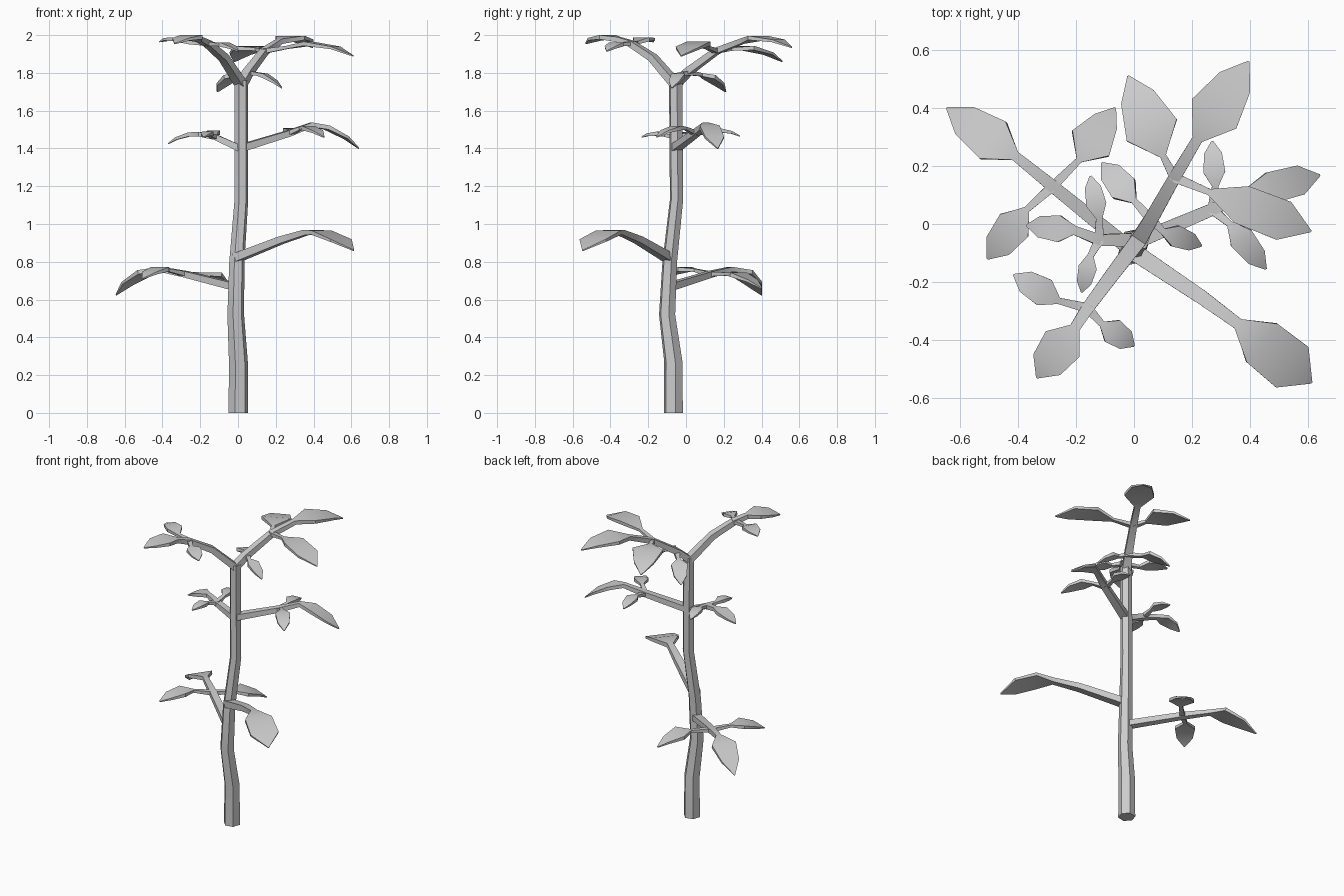
import bpy
import bmesh
from math import cos, sin, pi, radians
from mathutils import Vector

default_cube = bpy.data.objects.get("Cube")
if default_cube:
    bpy.data.objects.remove(default_cube, do_unlink=True)

GREY = (.6, .6, .6, 1)
material = bpy.data.materials.new("plain grey")
material.use_nodes = True
material.diffuse_color = GREY
material.node_tree.nodes["Principled BSDF"].inputs["Base Color"].default_value = GREY


def loft(name, rings):
    """Skin a row of equal-sized vertex rings and cap both ends."""
    bm = bmesh.new()
    loops = [[bm.verts.new(point) for point in ring] for ring in rings]
    count = len(loops[0])
    for lower, upper in zip(loops, loops[1:]):
        for i in range(count):
            j = (i + 1) % count
            bm.faces.new((lower[i], lower[j], upper[j], upper[i]))
    bm.faces.new(loops[0][::-1])
    bm.faces.new(loops[-1])
    bmesh.ops.recalc_face_normals(bm, faces=bm.faces[:])
    mesh = bpy.data.meshes.new(name)
    bm.to_mesh(mesh)
    bm.free()
    mesh.materials.append(material)
    mesh.shade_smooth()
    mesh.set_sharp_from_angle(angle=radians(40))
    obj = bpy.data.objects.new(name, mesh)
    bpy.context.scene.collection.objects.link(obj)
    return obj


def leafy_stem(name, stem, tip, half_width, root=.017, outer=.8):
    """Sweep a tapering square stem that widens into an arched pointed leaf."""
    stem = [Vector(point) for point in stem]
    tip = Vector(tip)
    base = stem[-1]
    stations = []
    for i, point in enumerate(stem):
        radius = root * (1 - .35 * i / (len(stem) - 1))
        stations.append((point, radius, radius * .75))
    # leaf blade: shoulders near the base, the outer part, then the tip
    arch = Vector((0, 0, .09 * (tip - base).length))
    stations.append((base.lerp(tip, .32) + arch, half_width, .011))
    stations.append((base.lerp(tip, .73) + arch * .9, half_width * outer, .007))
    stations.append((tip, .003, .003))
    rings = []
    for i, (point, wide, thick) in enumerate(stations):
        before = stations[max(i - 1, 0)][0]
        after = stations[min(i + 1, len(stations) - 1)][0]
        along = (after - before).normalized()
        side = along.cross(Vector((0, 0, 1))).normalized()
        up = side.cross(along)
        rings.append([point + side * wide * a + up * thick * b
                      for a, b in ((-1, -1), (1, -1), (1, 1), (-1, 1))])
    return loft(name, rings)


# trunk: gently bent six-sided column
trunk_path = [(.002, -.067, 0, .053), (.002, -.067, .27, .051), (-.012, -.1, .52, .045),
              (-.006, -.086, .8, .041), (.018, -.05, 1.13, .037), (.018, -.055, 1.76, .037)]
loft("trunk", [[(x + r * cos(k * pi / 3 + .2), y + r * sin(k * pi / 3 + .2), z)
                for k in range(6)] for x, y, z, r in trunk_path])

# lowest branch on the right, with two side leaves
node = (-.28, .13, .735)
leafy_stem("low_right_branch", [(-.02, -.08, .67), node, (-.41, .235, .76)],
           (-.645, .4, .625), .078, root=.026, outer=.72)
leafy_stem("low_right_back_leaf", [node, (-.19, .22, .735)],
           (-.065, .4, .66), .077, outer=.6)
leafy_stem("low_right_front_leaf", [node, (-.37, .05, .755)], (-.505, -.12, .71), .062)

# single large branch on the left
leafy_stem("low_left_branch", [(-.01, -.09, .82), (.23, -.25, .915), (.36, -.345, .955)],
           (.612, -.547, .86), .085, root=.03, outer=1.05)

# middle branch on the left
node = (.27, .05, 1.48)
leafy_stem("middle_left_branch", [(.01, -.06, 1.4), node, (.39, .105, 1.525)],
           (.64, .168, 1.4), .054, root=.026, outer=.95)
leafy_stem("middle_left_back_leaf", [node, (.28, .13, 1.49)], (.27, .285, 1.465), .038)
leafy_stem("middle_left_front_leaf", [node, (.33, 0, 1.505)], (.455, -.155, 1.46), .045)

# middle branch on the right
node = (-.12, -.055, 1.46)
leafy_stem("middle_right_branch", [(.01, -.055, 1.4), node, (-.205, -.022, 1.475)],
           (-.37, -.005, 1.425), .046, root=.024)
leafy_stem("middle_right_back_leaf", [node, (-.12, .02, 1.475)], (-.15, .165, 1.46), .035)
leafy_stem("middle_right_front_leaf", [node, (-.15, -.11, 1.47)], (-.18, -.235, 1.46), .032)

# back fork of the crown
fork = (.016, -.055, 1.74)
node = (.14, .16, 1.915)
leafy_stem("crown_back_branch", [fork, (.055, .01, 1.805), node, (.22, .295, 1.967)],
           (.395, .56, 1.935), .092, root=.028, outer=.68)
leafy_stem("crown_back_right_leaf", [node, (.1, .235, 1.925)],
           (-.02, .51, 1.86), .094, outer=.65)
leafy_stem("crown_back_left_leaf", [node, (.26, .11, 1.935)],
           (.61, -.025, 1.89), .068, outer=1.03)

# front fork of the crown
node = (-.16, -.29, 1.955)
leafy_stem("crown_front_branch", [fork, (-.075, -.175, 1.88), node, (-.205, -.36, 1.977)],
           (-.335, -.53, 1.955), .073, root=.028)
leafy_stem("crown_front_right_leaf", [node, (-.26, -.265, 1.96)], (-.415, -.175, 1.965), .05)
leafy_stem("crown_front_left_leaf", [node, (-.11, -.345, 1.95)], (0, -.42, 1.915), .045)

# small sprout pair just above the fork
node = (.055, .02, 1.8)
leafy_stem("sprout_left_leaf", [node, (.1, -.025, 1.795)], (.232, -.075, 1.72), .038)
leafy_stem("sprout_back_leaf", [node, (0, .08, 1.79)], (-.11, .21, 1.7), .05)
